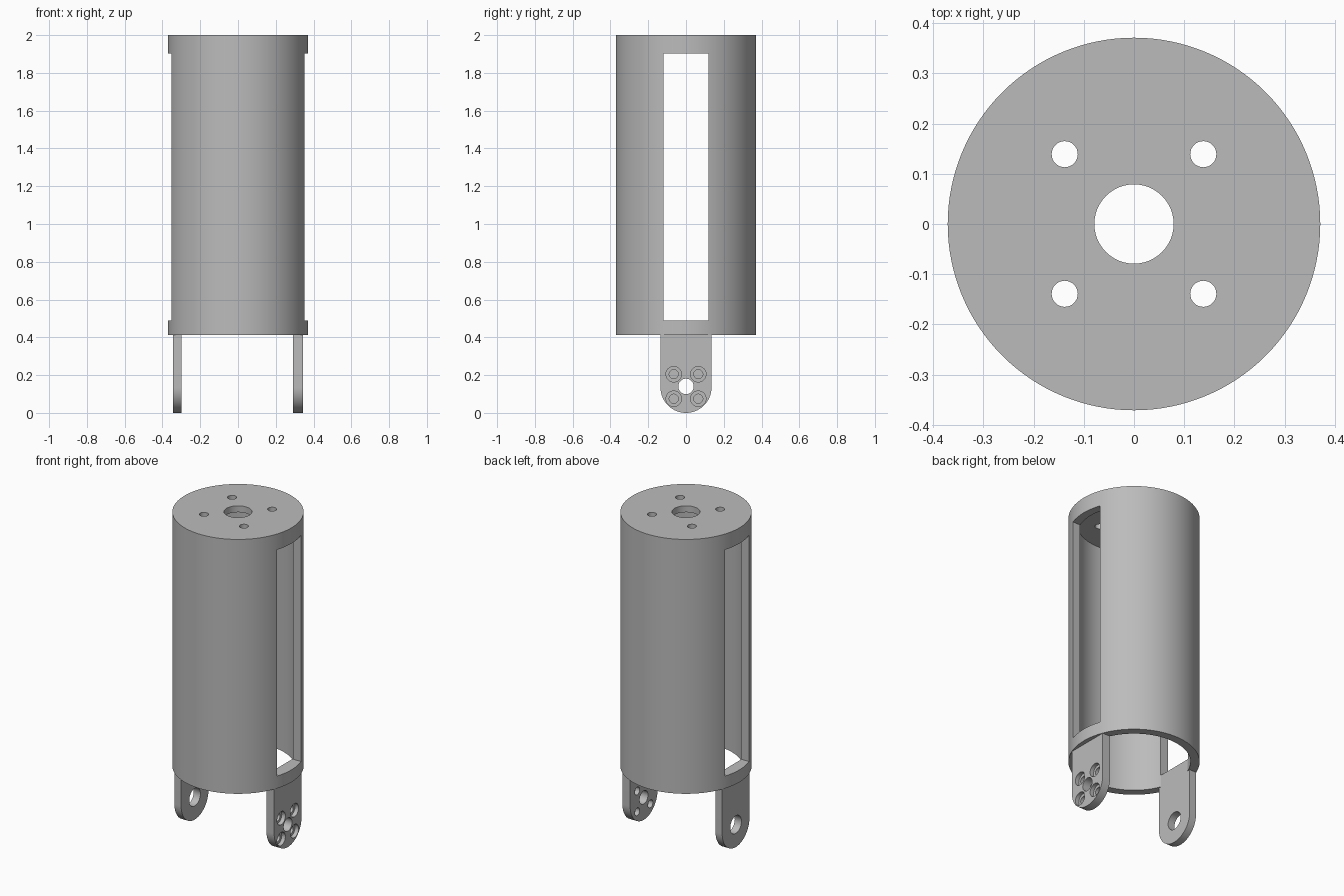
import bpy, bmesh, math
from mathutils import Matrix, Vector

if "Cube" in bpy.data.objects:
    bpy.data.objects.remove(bpy.data.objects["Cube"])

grey = bpy.data.materials.new("grey plastic")
grey.diffuse_color = (0.5, 0.5, 0.5, 1)
grey.use_nodes = True
grey.node_tree.nodes["Principled BSDF"].inputs["Base Color"].default_value = grey.diffuse_color


def new_object(name, bm):
    mesh = bpy.data.meshes.new(name)
    bmesh.ops.recalc_face_normals(bm, faces=bm.faces[:])
    bm.to_mesh(mesh)
    bm.free()
    mesh.materials.append(grey)
    ob = bpy.data.objects.new(name, mesh)
    bpy.context.collection.objects.link(ob)
    return ob


def cylinder(name, r, a, b, segments=48):
    """Solid cylinder running from point a to point b."""
    a, b = Vector(a), Vector(b)
    turn = (b - a).to_track_quat('Z', 'Y').to_matrix().to_4x4()
    bm = bmesh.new()
    bmesh.ops.create_cone(bm, cap_ends=True, segments=segments, radius1=r, radius2=r,
                          depth=(b - a).length,
                          matrix=Matrix.Translation((a + b) / 2) @ turn)
    return new_object(name, bm)


def box(name, lo, hi):
    lo, hi = Vector(lo), Vector(hi)
    bm = bmesh.new()
    bmesh.ops.create_cube(bm, size=1, matrix=Matrix.Translation((lo + hi) / 2)
                          @ Matrix.Diagonal((*(hi - lo), 1)))
    return new_object(name, bm)


def cut(ob, cutter):
    """Subtract the cutter, then discard it."""
    mod = ob.modifiers.new("cut", 'BOOLEAN')
    mod.operation, mod.solver, mod.object = 'DIFFERENCE', 'EXACT', cutter
    bpy.context.view_layer.objects.active = ob
    bpy.ops.object.modifier_apply(modifier=mod.name)
    bpy.data.objects.remove(cutter)


def smooth(ob):
    bpy.ops.object.select_all(action='DESELECT')
    ob.select_set(True)
    bpy.context.view_layer.objects.active = ob
    bpy.ops.object.shade_smooth_by_angle(angle=math.radians(30))


# Hollow tube, closed on top and open at the bottom
BASE, SILL = 0.413, 0.49
tube = cylinder("tube_housing", 0.371, (0, 0, BASE), (0, 0, 2), 128)
cut(tube, cylinder("bore", 0.32, (0, 0, 0.2), (0, 0, 1.96), 128))

# Tall window through both sides
cut(tube, box("window", (-0.6, -0.119, SILL), (0.6, 0.119, 1.902)))

# Centre hole and four bolt holes in the top plate
cut(tube, cylinder("centre_hole", 0.079, (0, 0, 1.8), (0, 0, 2.2)))
for sx in (-1, 1):
    for sy in (-1, 1):
        x, y = 0.138 * sx, 0.139 * sy
        cut(tube, cylinder("bolt_hole", 0.026, (x, y, 1.8), (x, y, 2.2), 32))
smooth(tube)

# Round-ended mounting tabs that reach up to the window sill
TAB_R, HOLE_Z = 0.135, 0.14


def tab(name, x0, x1):
    bm = bmesh.new()
    pts = [(TAB_R * math.cos(t), TAB_R + TAB_R * math.sin(t))
           for t in (math.pi + math.pi * i / 40 for i in range(41))]
    pts += [(TAB_R, SILL - 0.001), (-TAB_R, SILL - 0.001)]
    face = bm.faces.new([bm.verts.new((x0, y, z)) for y, z in pts])
    out = bmesh.ops.extrude_face_region(bm, geom=[face])["geom"]
    bmesh.ops.translate(bm, vec=(x1 - x0, 0, 0),
                        verts=[v for v in out if isinstance(v, bmesh.types.BMVert)])
    return new_object(name, bm)


# Left tab with one plain pivot hole
left = tab("left_tab", -0.344, -0.298)
cut(left, cylinder("pivot_hole", 0.055, (-0.5, 0, HOLE_Z), (-0.2, 0, HOLE_Z)))
smooth(left)

# Right tab with a centre hole and four counterbored screw holes
right = tab("right_tab", 0.291, 0.344)
cut(right, cylinder("axle_hole", 0.041, (0.2, 0, HOLE_Z), (0.5, 0, HOLE_Z)))
for sy in (-1, 1):
    for sz in (-1, 1):
        y, z = 0.065 * sy, HOLE_Z + 0.065 * sz
        cut(right, cylinder("screw_hole", 0.024, (0.2, y, z), (0.5, y, z), 32))
        cut(right, cylinder("counterbore", 0.041, (0.319, y, z), (0.5, y, z), 32))
smooth(right)
